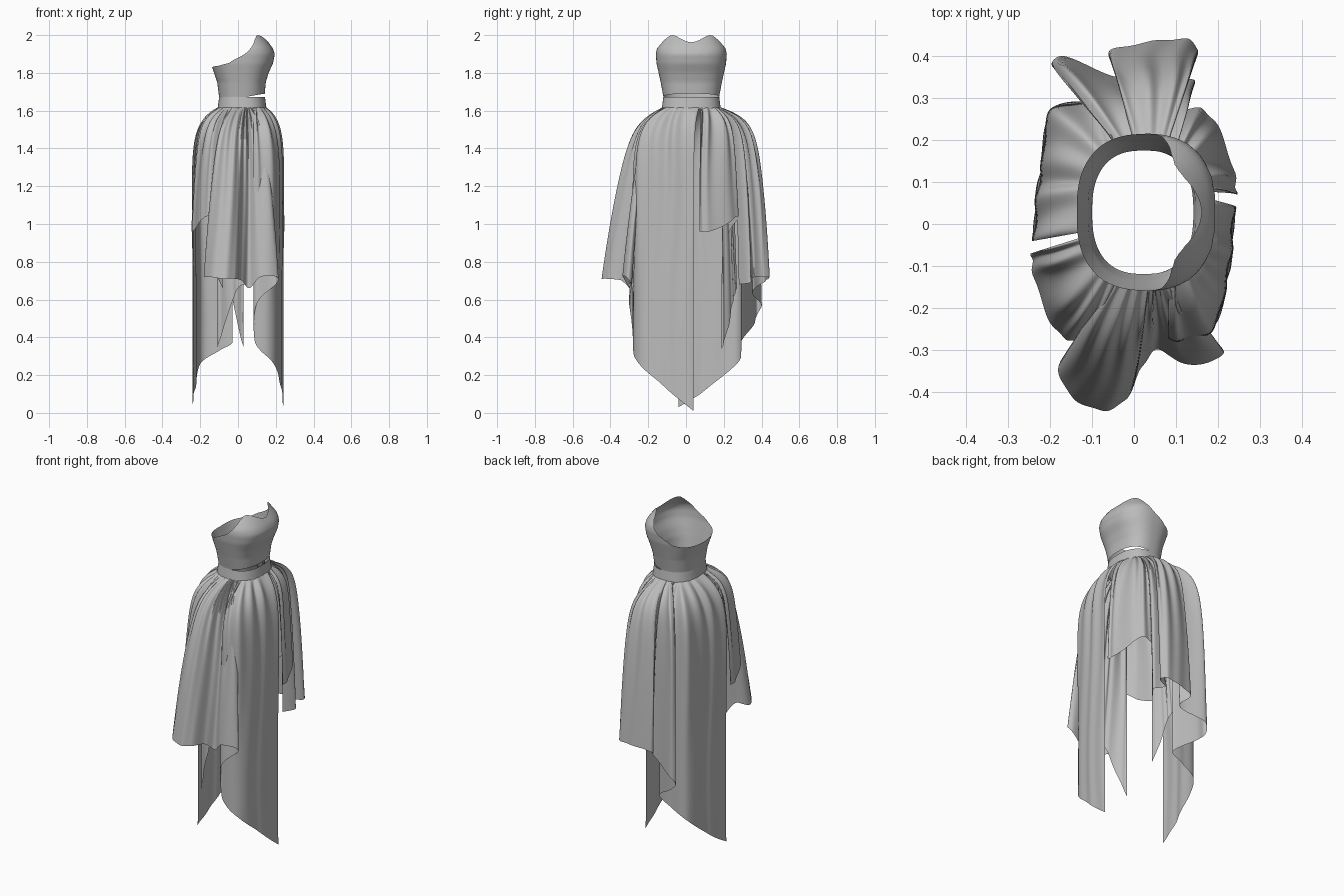
import bpy, bmesh, math
from math import sin, cos, pi, exp, radians

cloth = bpy.data.materials.new("grey_cloth")
cloth.diffuse_color = (0.5, 0.5, 0.5, 1)
CX, CY = 0.022, 0.028          # centre of the waist


def interp(table, z):
    """Lookup in rows of (z, a, b, ...)."""
    if z <= table[0][0]:
        return table[0][1:]
    for p, q in zip(table, table[1:]):
        if z <= q[0]:
            t = (z - p[0]) / (q[0] - p[0])
            return [a + (b - a) * t for a, b in zip(p[1:], q[1:])]
    return table[-1][1:]


def spline(pts, t):
    """Catmull-Rom through rows of any length, t in 0..1."""
    n = len(pts) - 1
    i = min(int(t * n), n - 1)
    f = t * n - i
    a, b, c, d = (pts[max(i - 1, 0)], pts[i], pts[i + 1], pts[min(i + 2, n)])
    return [0.5 * (2 * q + (r - p) * f + (2 * p - 5 * q + 4 * r - s) * f * f
                   + (3 * q - p - 3 * r + s) * f ** 3) for p, q, r, s in zip(a, b, c, d)]


def grid(name, fn, nu, nv, closed=False):
    """Single-sheet surface from fn(u, v)."""
    bm = bmesh.new()
    cols = nu if closed else nu + 1
    vs = [[bm.verts.new(fn(i / nu, j / nv)) for j in range(nv + 1)] for i in range(cols)]
    for i in range(nu):
        k = (i + 1) % cols
        for j in range(nv):
            bm.faces.new((vs[i][j], vs[k][j], vs[k][j + 1], vs[i][j + 1]))
    for f in bm.faces:
        f.smooth = True
    me = bpy.data.meshes.new(name)
    bm.to_mesh(me)
    bm.free()
    me.materials.append(cloth)
    ob = bpy.data.objects.new(name, me)
    bpy.context.collection.objects.link(ob)
    return ob


def oval(t, xp, xm, hy, e=0.8):
    """Rounded oval with separate front (+x) and back (-x) reach."""
    c, s = cos(t), sin(t)
    r = (xp - CX) if c > 0 else (CX - xm)
    return (CX + r * math.copysign(abs(c) ** e, c), CY + hy * math.copysign(abs(s) ** e, s))


# Bodice: sweetheart rim rising over the +x side, low at the back
BODY = [(1.60, 0.145, -0.105, 0.155), (1.67, 0.14, -0.10, 0.147), (1.75, 0.147, -0.11, 0.162),
        (1.80, 0.162, -0.127, 0.173), (1.85, 0.185, -0.143, 0.184), (1.90, 0.195, -0.15, 0.188),
        (1.93, 0.184, -0.15, 0.184), (1.96, 0.163, -0.15, 0.165), (2.0, 0.13, -0.15, 0.135)]
RIM = [(0, 1.962), (6, 1.967), (16, 1.98), (30, 1.995), (42, 2.0), (52, 1.997), (63, 1.978),
       (77, 1.935), (92, 1.885), (110, 1.852), (135, 1.838), (180, 1.83)]


def bodice(u, v):
    t = 2 * pi * u
    d = math.degrees(t)
    top = interp(RIM, min(d, 360 - d))[0]
    low = 1.668 + 0.022 * max(0.0, cos(t)) ** 0.7
    z = low + (top - low) * v
    x, y = oval(t, *interp(BODY, z))
    return x, y, z


def band(u, v):
    z = 1.61 + 0.062 * v
    w = 0.008 * (1 - v)
    x, y = oval(2 * pi * u, 0.143 + w, -0.10 - w, 0.148 + w)
    return x, y, z


grid("bodice", bodice, 160, 24, True)
grid("waistband", band, 96, 4, True)

# Skirt hems: x, y, z, waist angle in degrees
FRONT = [(0.24, 0.04, 0.01, 12), (0.235, -0.06, 0.09, -12), (0.22, -0.15, 0.17, -30),
         (0.19, -0.25, 0.26, -45), (0.12, -0.28, 0.33, -55), (0.085, -0.28, 0.40, -60),
         (0.10, -0.30, 0.58, -66), (0.20, -0.29, 0.68, -70), (0.205, -0.32, 0.72, -73),
         (0.12, -0.335, 0.72, -77), (0.06, -0.30, 0.66, -80), (0.02, -0.34, 0.70, -84),
         (-0.02, -0.42, 0.71, -88), (-0.08, -0.445, 0.71, -94), (-0.15, -0.41, 0.72, -102),
         (-0.18, -0.34, 0.72, -110), (-0.13, -0.28, 0.74, -118), (-0.08, -0.25, 0.66, -122)]
BACK = [(-0.24, -0.04, 0.03, 192), (-0.235, 0.06, 0.09, 168), (-0.22, 0.15, 0.16, 150),
        (-0.20, 0.27, 0.26, 132), (-0.10, 0.295, 0.33, 124), (-0.03, 0.295, 0.38, 118),
        (-0.15, 0.36, 0.47, 111), (-0.195, 0.375, 0.52, 108), (-0.17, 0.40, 0.57, 104),
        (-0.03, 0.35, 0.64, 97), (-0.06, 0.41, 0.69, 93), (0.04, 0.435, 0.71, 85),
        (0.13, 0.44, 0.72, 76), (0.15, 0.40, 0.72, 70), (0.08, 0.36, 0.72, 66),
        (0.145, 0.34, 0.69, 60), (0.10, 0.28, 0.68, 54)]
SHORT = [(-0.245, -0.07, 0.96, -165), (-0.24, -0.12, 0.96, -153), (-0.215, -0.2, 0.99, -140),
         (-0.17, -0.27, 1.04, -128), (-0.10, -0.27, 1.02, -115), (-0.05, -0.22, 0.95, -102)]
UNDER = [(-0.11, -0.19, 0.34, -122), (-0.06, -0.23, 0.50, -112),
         (0.0, -0.26, 0.66, -100), (0.06, -0.27, 0.68, -85)]
UNDER_BACK = [(0.03, 0.19, 0.34, 58), (0.0, 0.225, 0.46, 70),
              (-0.03, 0.25, 0.60, 82), (-0.06, 0.27, 0.66, 95)]


def skirt_panel(name, hem, turn, power, pleats, nu, amp=0.011):
    sgn = -1 if turn else 1

    def fn(u, v):
        hx, hy, hz, ang = spline(hem, u)
        hx, hy, ang = hx * sgn, hy * sgn, radians(ang + turn)
        wx, wy = oval(ang, 0.145, -0.102, 0.152)
        full = 1.62 - hz
        h = full * v ** 1.6                       # denser rows at the gathers
        hang = 1 - exp(-h / 0.09)                 # drops straight down
        flare = (h / full) ** power * (1 - exp(-h / 0.045))   # opens toward the hem
        k = min(1, max(0, (hz - 0.4) / 0.25))
        f = hang + (flare - hang) * k
        g = (1 - exp(-h / 0.03)) * (amp * exp(-h / 0.25) + 0.002)
        r = g * sin(2 * pi * pleats * u + 1.5 * sin(9 * u) + 1.2 * sin(4 * h))
        r += 0.6 * g * sin(2 * pi * pleats * 0.43 * u + 3 * h) * (1 - v)
        x = wx + (hx - wx) * f + r * cos(ang)
        y = wy + (hy - wy) * f + r * sin(ang)
        return x, y, 1.62 - h

    return grid(name, fn, nu, 56)


# Long panels that run into side cascades
skirt_panel("front_long_panel_and_cascade", FRONT, 0, 0.38, 15, 260)
skirt_panel("back_long_panel_and_cascade", BACK, 0, 0.2, 15, 260)
# Short drapes beside each long panel, half a turn apart
for side, turn in (("back", 0), ("front", 180)):
    skirt_panel(side + "_short_drape", SHORT, turn, 0.22, 5, 110)
# Pointed under layers
skirt_panel("front_under_point", UNDER, 0, 0.4, 4, 60)
skirt_panel("back_under_point", UNDER_BACK, 0, 0.4, 4, 60)
